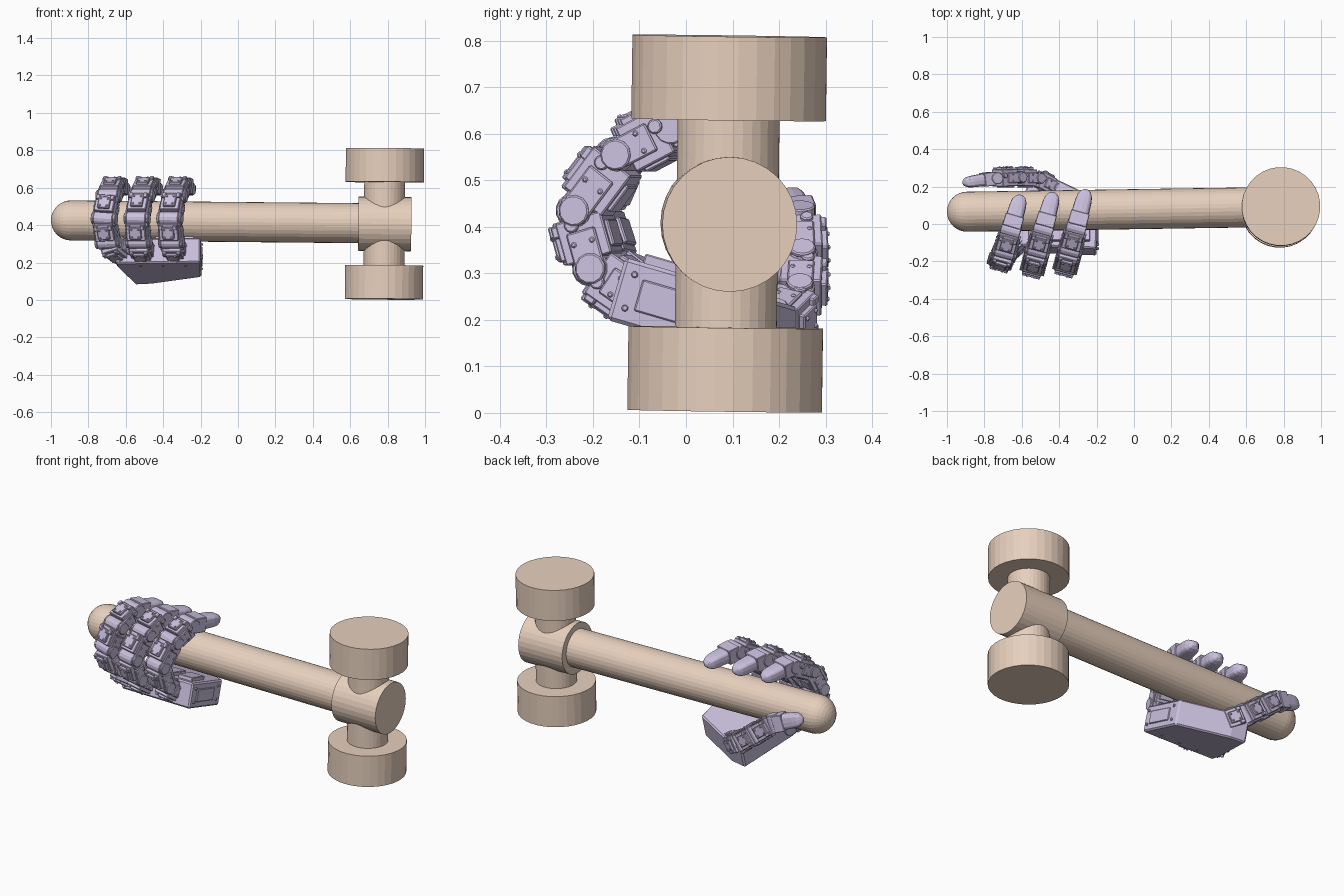
import bpy, bmesh, math
from mathutils import Vector as V, Matrix

if "Cube" in bpy.data.objects:
    bpy.data.objects.remove(bpy.data.objects["Cube"])


def material(name, rgb):
    m = bpy.data.materials.new(name)
    m.diffuse_color = (*rgb, 1)
    m.use_nodes = True
    m.node_tree.nodes["Principled BSDF"].inputs["Base Color"].default_value = m.diffuse_color
    return m


TAN = material("tan", (0.80, 0.63, 0.51))
LILAC = material("lilac", (0.60, 0.53, 0.74))


def finish(name, bm, mat, bevel=0):
    bmesh.ops.recalc_face_normals(bm, faces=bm.faces)
    me = bpy.data.meshes.new(name)
    bm.to_mesh(me)
    bm.free()
    ob = bpy.data.objects.new(name, me)
    bpy.context.collection.objects.link(ob)
    me.materials.append(mat)
    if bevel:
        b = ob.modifiers.new("bevel", "BEVEL")
        b.width, b.segments, b.limit_method = bevel, 1, "ANGLE"
    return ob


def lathe(name, a, b, profile, n=32):
    """Revolve (distance from a, radius) points around the line a-b."""
    a, b = V(a), V(b)
    d = (b - a).normalized()
    rot = d.to_track_quat("Z", "Y")
    bm = bmesh.new()
    rings = []
    for t, r in profile:
        rings.append([bm.verts.new(a + rot @ V((r * math.cos(2 * math.pi * i / n),
                      r * math.sin(2 * math.pi * i / n), t))) for i in range(n)])
    for p, q in zip(rings, rings[1:]):
        for i in range(n):
            j = (i + 1) % n
            bm.faces.new((p[i], p[j], q[j], q[i]))
    bm.faces.new(rings[0])
    bm.faces.new(rings[-1])
    return finish(name, bm, TAN)


def box(bm, frame, centre, size):
    bmesh.ops.create_cube(bm, size=1, matrix=frame @ Matrix.Translation(centre) @ Matrix.Diagonal((*size, 1)))


def rod(bm, frame, centre, r, length, axis="X", n=12):
    turn = {"X": Matrix.Rotation(math.pi / 2, 4, "Y"), "Y": Matrix.Rotation(math.pi / 2, 4, "X"),
            "Z": Matrix.Identity(4)}[axis]
    bmesh.ops.create_cone(bm, cap_ends=True, segments=n, radius1=r, radius2=r, depth=length,
                          matrix=frame @ Matrix.Translation(centre) @ turn)


def axes(origin, w, n, d):
    m = Matrix((w, n, d)).transposed().to_4x4()
    m.translation = origin
    return m


def link_frame(a, b, hinge):
    # local x = hinge, y = outward, z = along the link
    d = (b - a).normalized()
    n = hinge.cross(d).normalized()
    return axes(a, d.cross(n), n, d), (b - a).length


# ---- hammer ----
dome = [(0.107 * (1 - math.cos(i * math.pi / 16)), max(0.002, 0.107 * math.sin(i * math.pi / 16)))
        for i in range(9)]
lathe("hammer_handle", (-1, 0.064, 0.426), (0.7, 0.09, 0.41), dome + [(1.7, 0.107)])
lathe("hammer_hub", (0.643, 0.09, 0.408), (0.925, 0.094, 0.405), [(0, 0.145), (0.282, 0.145)])
low, high = V((0.78, 0.083, 0.004)), V((0.786, 0.094, 0.81))
lathe("hammer_head", low, high, [(0, 0.21), (0.18, 0.21), (0.18, 0.11),
                                 (0.626, 0.11), (0.626, 0.21), (0.806, 0.21)])

# ---- palm: tilted slab under the handle with one slanted corner ----
pv, pn = V((0, 0.96, -0.28)).normalized(), V((0, 0.28, 0.96)).normalized()
palm = axes(V((0, -0.17, 0.2)), V((1, 0, 0)), pv, pn)
bm = bmesh.new()
outline = [(-0.2, 0), (-0.655, 0.02), (-0.645, 0.1), (-0.55, 0.425), (-0.46, 0.41), (-0.195, 0.28)]
ring = [bm.verts.new(palm @ V((x, v, 0))) for x, v in outline]
base = bm.faces.new(ring)
ext = bmesh.ops.extrude_face_region(bm, geom=[base])
bmesh.ops.translate(bm, verts=[v for v in ext["geom"] if isinstance(v, bmesh.types.BMVert)], vec=pn * 0.14)
if base.is_valid is False or base not in bm.faces:
    bm.faces.new(ring)
finish("palm", bm, LILAC, 0.008)

# palm fittings: inner pads, end plate and screws
bm = bmesh.new()
for x in (-0.28, -0.4, -0.52):
    box(bm, palm, (x, 0.1, 0.145), (0.09, 0.12, 0.03))
    rod(bm, palm, (x, 0.06, 0), 0.008, 0.008, "Z", 8)
box(bm, palm, (-0.197, 0.13, 0.07), (0.012, 0.16, 0.07))
for v in (0.03, 0.24):
    for h in (0.035, 0.11):
        rod(bm, palm, (-0.195, v, h), 0.008, 0.014, "X", 8)
finish("palm_fittings", bm, LILAC, 0.003)


def servo_link(name, a, b, hinge, wide, thick):
    """One motor link: body, cover, fork plates, hinge and screws."""
    f, L = link_frame(a, b, hinge)
    bm = bmesh.new()
    box(bm, f, (0, 0, L * 0.52), (wide * 0.8, thick, L * 0.72))
    box(bm, f, (0, thick * 0.53, L * 0.5), (wide * 0.5, thick * 0.22, L * 0.5))
    box(bm, f, (0, -thick * 0.5, L * 0.5), (wide * 0.6, thick * 0.16, L * 0.45))
    rod(bm, f, (0, 0, 0), thick * 0.36, wide * 0.82, n=14)
    for s in (-1, 1):
        box(bm, f, (s * wide * 0.44, 0, L * 0.28), (wide * 0.08, thick * 0.62, L * 0.75))
        box(bm, f, (s * wide * 0.3, thick * 0.5, L * 0.74), (wide * 0.16, thick * 0.24, L * 0.2))
        rod(bm, f, (s * wide * 0.47, 0, 0), thick * 0.32, wide * 0.1)
        rod(bm, f, (s * wide * 0.43, thick * 0.15, L * 0.78), thick * 0.16, wide * 0.1, n=8)
        for y in (-0.2, 0.2):
            rod(bm, f, (s * wide * 0.49, y * thick, L * 0.45), thick * 0.07, wide * 0.05, n=6)
        for z in (0.34, 0.66):
            rod(bm, f, (s * wide * 0.15, thick * 0.65, L * z), thick * 0.07, thick * 0.08, "Y", 6)
    finish(name, bm, LILAC, 0.005)


def finger_tip(name, a, b, hinge, wide, thick):
    """Last link: a collar and a rounded, tapered pad."""
    f, L = link_frame(a, b, hinge)
    bm = bmesh.new()
    rod(bm, f, (0, 0, 0), thick * 0.38, wide * 0.9, n=14)
    box(bm, f, (0, 0, L * 0.22), (wide * 0.85, thick * 0.85, L * 0.34))
    rings, n = [], 16
    for t, s in ((0.3, 0.8), (0.7, 0.74), (0.84, 0.66), (0.94, 0.46), (1, 0.16)):
        ring = []
        for i in range(n):
            c, q = math.cos(2 * math.pi * i / n), math.sin(2 * math.pi * i / n)
            ring.append(bm.verts.new(f @ V((math.copysign(abs(c) ** 0.6, c) * wide * s / 2,
                                            math.copysign(abs(q) ** 0.6, q) * thick * s / 2, t * L))))
        rings.append(ring)
    for p, r in zip(rings, rings[1:]):
        for i in range(n):
            bm.faces.new((p[i], p[(i + 1) % n], r[(i + 1) % n], r[i]))
    bm.faces.new(rings[0])
    bm.faces.new(rings[-1])
    finish(name, bm, LILAC, 0.003)


def digit(name, pts, hinge_for, wide, thick):
    for i, (a, b) in enumerate(zip(pts, pts[1:])):
        h = hinge_for((b - a).normalized())
        if i == len(pts) - 2:
            finger_tip(f"{name}_tip", a, b, h, wide * 0.92, thick * 0.95)
        else:
            servo_link(f"{name}_link_{i + 1}", a, b, h, wide, thick)


# ---- three fingers wrapping up the front and over the top ----
path = [(-0.09, 0.24), (-0.19, 0.31), (-0.225, 0.435), (-0.135, 0.555), (-0.02, 0.615), (0.185, 0.585)]
hinge = V((1, -0.26, 0)).normalized()
for k, (x0, dy) in enumerate(((-0.255, 0), (-0.43, -0.015), (-0.605, -0.03))):
    pts = [V((x0 + 0.27 * (y - 0.18), y + dy * (0.4 if y < 0 else 1), z)) for y, z in path]
    if k == 2:
        pts[0].x += 0.07
        pts[1].x += 0.01
        pts[0].y, pts[1].y, pts[2].y = -0.07, -0.16, -0.2
    digit(f"finger_{k + 1}", pts, lambda d: hinge, 0.13, 0.105)

# ---- thumb along the back of the handle ----
thumb = [V(p) for p in ((-0.43, 0.19, 0.18), (-0.53, 0.245, 0.235), (-0.63, 0.25, 0.31),
                        (-0.745, 0.245, 0.4), (-0.915, 0.22, 0.46))]
digit("thumb", thumb, lambda d: d.cross(V((0, 1, 0))).normalized(), 0.12, 0.09)
